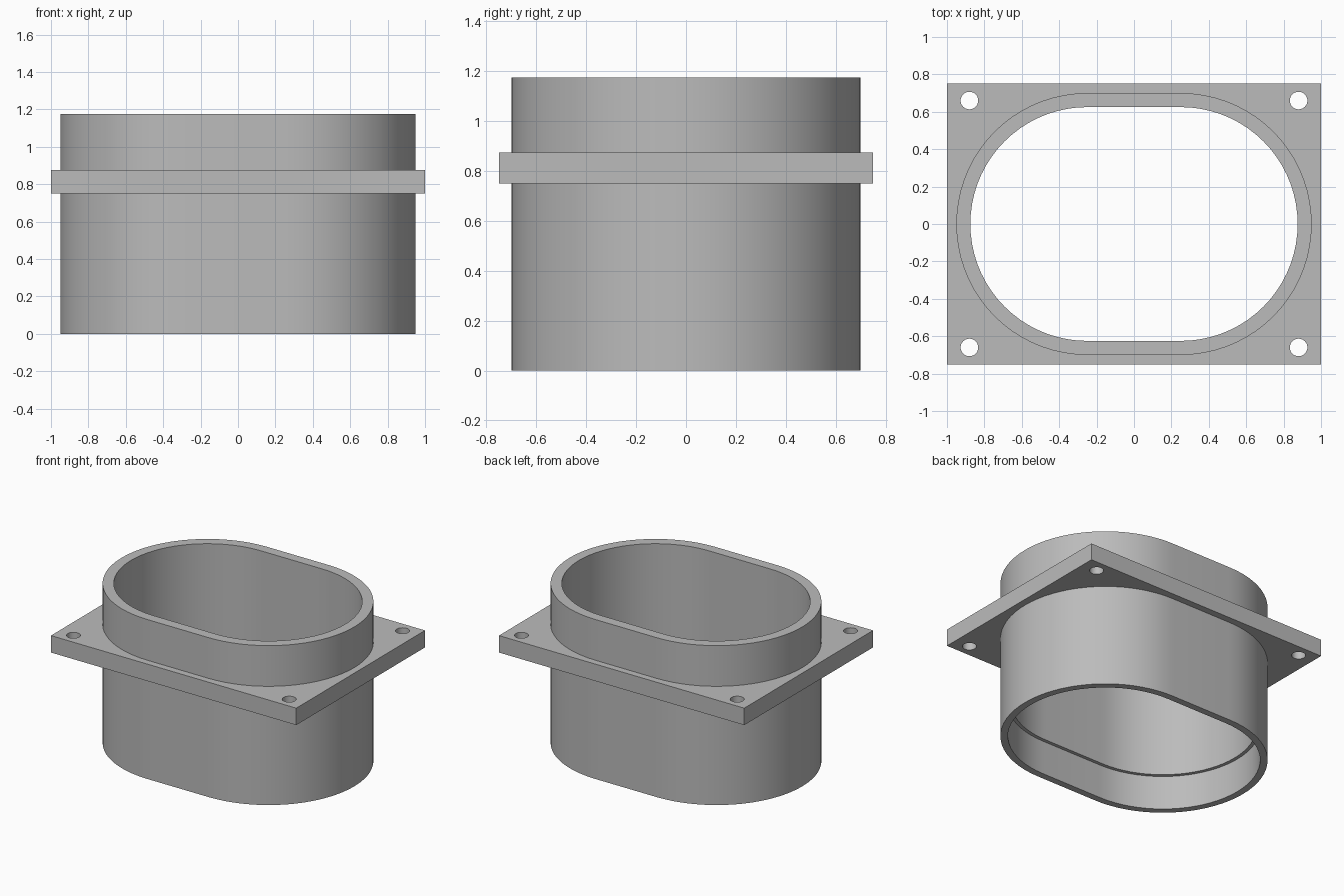
import bpy, bmesh, math

if "Cube" in bpy.data.objects:
    bpy.data.objects.remove(bpy.data.objects["Cube"])

gray = bpy.data.materials.new("plain gray")
gray.diffuse_color = (0.5, 0.5, 0.5, 1)
gray.use_nodes = True
gray.node_tree.nodes["Principled BSDF"].inputs["Base Color"].default_value = gray.diffuse_color

R_OUT, R_IN, R_SOCKET = 0.70, 0.625, 0.65   # end radii of the oval walls
OFFSET = 0.25                               # half distance between oval centres
Z_TOP, Z_PLATE0, Z_PLATE1, Z_LEDGE = 1.175, 0.75, 0.875, 0.25


def oval(r, steps=36):
    """Counter-clockwise straight-sided oval outline."""
    pts = []
    for cx, start in ((OFFSET, -math.pi / 2), (-OFFSET, math.pi / 2)):
        for i in range(steps + 1):
            a = start + math.pi * i / steps
            pts.append((cx + r * math.cos(a), r * math.sin(a)))
    return pts


def circle(cx, cy, r, n=32):
    return [(cx + r * math.cos(math.tau * i / n), cy + r * math.sin(math.tau * i / n))
            for i in range(n)]


def ring(bm, pts, z):
    return [bm.verts.new((x, y, z)) for x, y in pts]


def bridge(bm, a, b):
    """Wall between two rings; faces outward when b is above a."""
    n = len(a)
    for i in range(n):
        j = (i + 1) % n
        bm.faces.new((a[i], a[j], b[j], b[i]))


def finish(bm, name):
    mesh = bpy.data.meshes.new(name)
    bm.to_mesh(mesh)
    bm.free()
    mesh.materials.append(gray)
    obj = bpy.data.objects.new(name, mesh)
    bpy.context.collection.objects.link(obj)
    bpy.ops.object.select_all(action='DESELECT')
    obj.select_set(True)
    bpy.context.view_layer.objects.active = obj
    bpy.ops.object.shade_smooth_by_angle(angle=math.radians(30))


# Oval sleeve: collar above the plate, bore, wider socket at the bottom
bm = bmesh.new()
profile = [(R_OUT, Z_PLATE1), (R_OUT, Z_TOP), (R_IN, Z_TOP), (R_IN, Z_LEDGE),
           (R_SOCKET, Z_LEDGE), (R_SOCKET, 0), (R_OUT, 0), (R_OUT, Z_PLATE0)]
rings = [ring(bm, oval(r), z) for r, z in profile]
for a, b in zip(rings, rings[1:]):
    bridge(bm, a, b)
finish(bm, "oval_sleeve")

# Mounting plate with oval opening and four corner screw holes
bm = bmesh.new()
border = [(-1, -0.75), (1, -0.75), (1, 0.75), (-1, 0.75)]
holes = [circle(x, y, 0.047) for x in (-0.88, 0.88) for y in (-0.66, 0.66)]
outlines = [border, oval(R_OUT)] + holes
levels = []
for z, up in ((Z_PLATE0, -1), (Z_PLATE1, 1)):
    loops = [ring(bm, o, z) for o in outlines]
    edges = [bm.edges.new((l[i - 1], l[i])) for l in loops for i in range(len(l))]
    filled = bmesh.ops.triangle_fill(bm, edges=edges, use_beauty=True, normal=(0, 0, up))
    for f in filled["geom"]:
        if isinstance(f, bmesh.types.BMFace):
            f.normal_update()
            if f.normal.z * up < 0:
                f.normal_flip()
    levels.append(loops)
low, high = levels
bridge(bm, low[0], high[0])
for a, b in zip(low[2:], high[2:]):
    bridge(bm, b, a)
finish(bm, "mounting_plate")
